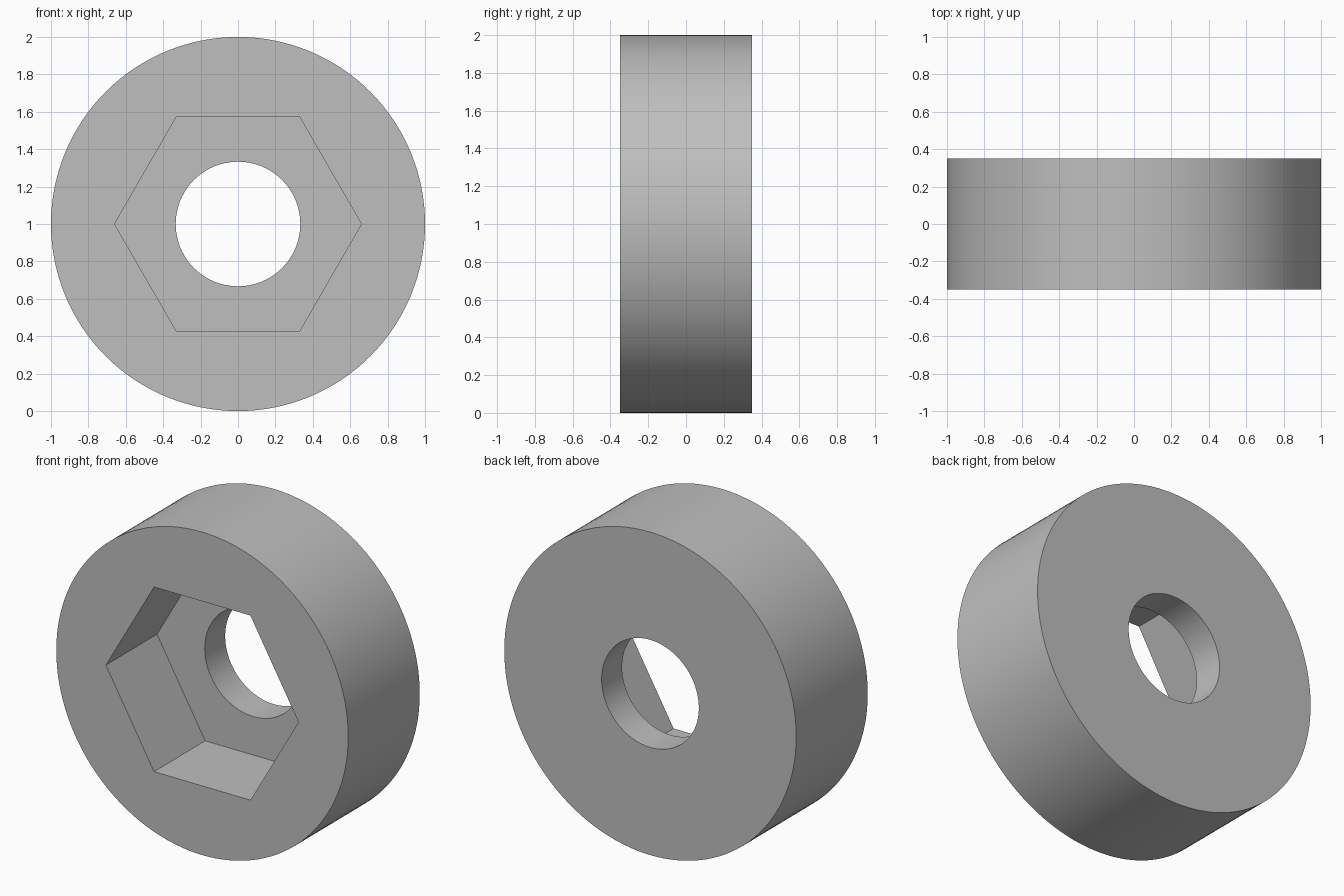
import bpy
from math import radians

DEPTH, RADIUS = 0.70, 1.0
SOCKET_DEPTH, SOCKET_RADIUS = 0.50, 0.66
BORE_RADIUS = 0.333

cube = bpy.data.objects.get("Cube")
if cube:
    bpy.data.objects.remove(cube, do_unlink=True)

grey = bpy.data.materials.new("light grey")
grey.use_nodes = True
colour = (0.52, 0.52, 0.52, 1)
grey.diffuse_color = colour
grey.node_tree.nodes["Principled BSDF"].inputs["Base Color"].default_value = colour


def prism(name, sides, radius, y0, y1, turn=0):
    """Upright prism along y, centred on the disc axis."""
    bpy.ops.mesh.primitive_cylinder_add(
        vertices=sides, radius=radius, depth=y1 - y0,
        location=(0, (y0 + y1) / 2, RADIUS),
        rotation=(radians(90), radians(turn), 0))
    obj = bpy.context.object
    obj.name = name
    bpy.ops.object.transform_apply(location=True, rotation=True, scale=True)
    obj.data.materials.append(grey)
    return obj


def cut(target, cutter):
    """Subtract the cutter and discard it."""
    mod = target.modifiers.new("cut", "BOOLEAN")
    mod.operation = "DIFFERENCE"
    mod.solver = "EXACT"
    mod.object = cutter
    bpy.context.view_layer.objects.active = target
    bpy.ops.object.modifier_apply(modifier=mod.name)
    bpy.data.objects.remove(cutter, do_unlink=True)


front = -DEPTH / 2

# Round disc body
body = prism("round_spacer_body", 128, RADIUS, front, -front)

# Hexagonal nut socket sunk into the front, corners pointing left and right
cut(body, prism("socket_cutter", 6, SOCKET_RADIUS, front - 0.2, front + SOCKET_DEPTH, 30))

# Round bore through the remaining wall
cut(body, prism("bore_cutter", 96, BORE_RADIUS, front - 0.2, -front + 0.2))

# Smooth round walls, sharp rims and socket edges
bpy.ops.object.select_all(action="DESELECT")
body.select_set(True)
bpy.context.view_layer.objects.active = body
bpy.ops.object.shade_smooth_by_angle(angle=radians(30))
